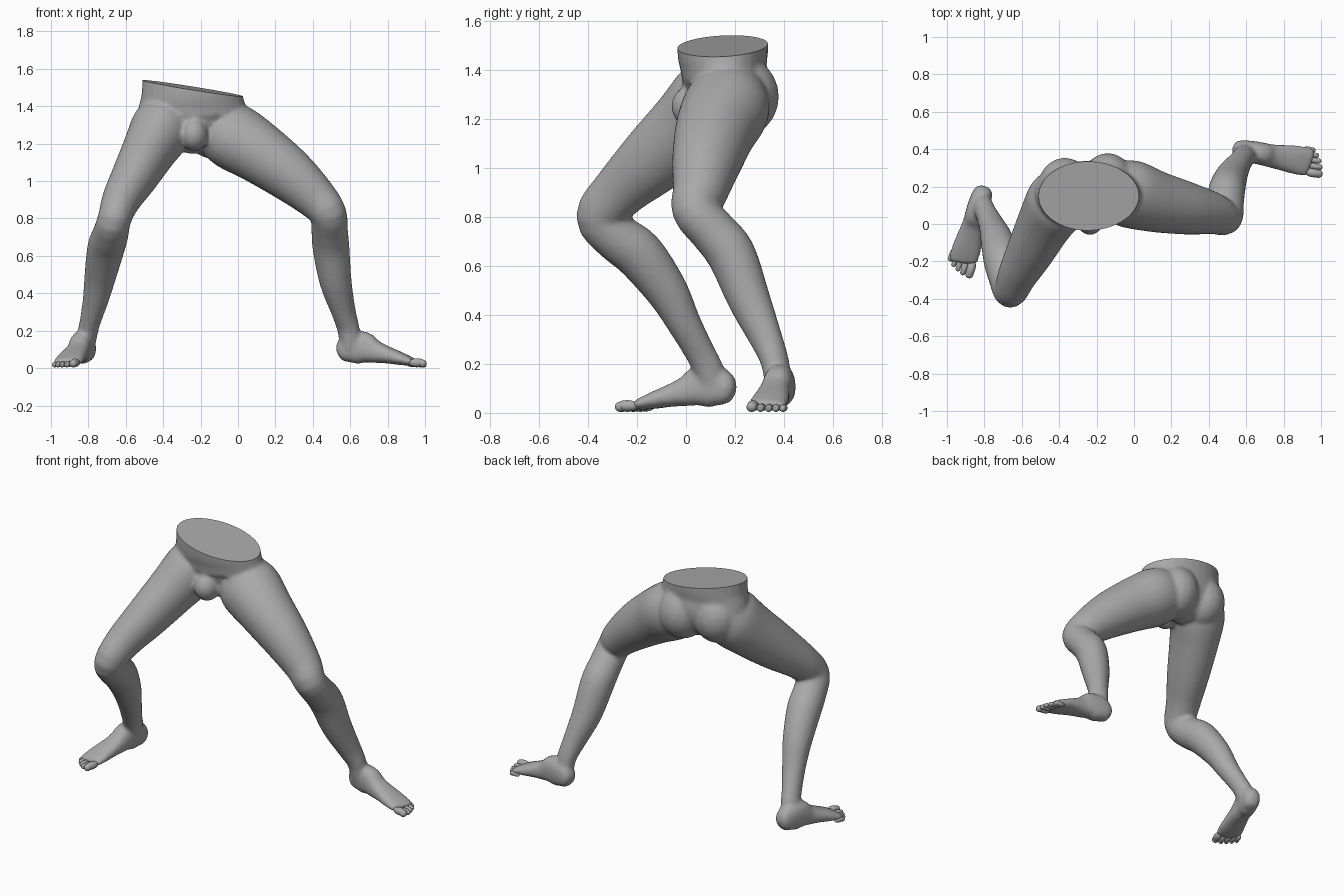
import bpy, bmesh, math
from mathutils import Vector, Matrix

cube = bpy.data.objects.get("Cube")
if cube:
    bpy.data.objects.remove(cube, do_unlink=True)

skin = bpy.data.materials.new("matte grey")
skin.use_nodes = True
GREY = (0.40, 0.40, 0.40, 1)
skin.diffuse_color = GREY
skin.node_tree.nodes["Principled BSDF"].inputs["Base Color"].default_value = GREY
UP = Vector((0, 0, 1))


def catmull(p, n=4):
    """Smoothly resample stations of (x, y, z, side radius, front radius)."""
    p = [Vector(q) for q in p]
    out = []
    for i in range(len(p) - 1):
        a, b, c, d = p[max(i - 1, 0)], p[i], p[i + 1], p[min(i + 2, len(p) - 1)]
        for k in range(n):
            t = k / n
            out.append(b + 0.5 * t * ((c - a) + t * ((2 * a - 5 * b + 4 * c - d) + t * (3 * b - a - 3 * c + d))))
    return out + [p[-1]]


def tube(bm, stations, front, power=1.0, seg=28):
    """Loft closed oval rings along a path."""
    st = catmull(stations)
    pos = [Vector(s[:3]) for s in st]
    rings = []
    for i, s in enumerate(st):
        t = (pos[min(i + 1, len(pos) - 1)] - pos[max(i - 1, 0)]).normalized()
        f = Vector(front)
        f = (f - t * f.dot(t)).normalized()
        side = t.cross(f)
        ring = []
        for k in range(seg):
            c, sn = math.cos(2 * math.pi * k / seg), math.sin(2 * math.pi * k / seg)
            c, sn = math.copysign(abs(c) ** power, c), math.copysign(abs(sn) ** power, sn)
            ring.append(bm.verts.new(pos[i] + side * (c * s[3]) + f * (sn * s[4])))
        rings.append(ring)
    for r, q in zip(rings, rings[1:]):
        for k in range(seg):
            m = (k + 1) % seg
            bm.faces.new((r[k], r[m], q[m], q[k]))
    bm.faces.new(rings[0][::-1])
    bm.faces.new(rings[-1])


def ball(bm, center, radii, rot=Matrix.Identity(4)):
    m = Matrix.Translation(center) @ rot @ Matrix.Diagonal((*radii, 1))
    bmesh.ops.create_uvsphere(bm, u_segments=20, v_segments=12, radius=1, matrix=m)


def make_object(name, bm):
    bmesh.ops.recalc_face_normals(bm, faces=bm.faces)
    me = bpy.data.meshes.new(name)
    bm.to_mesh(me)
    bm.free()
    me.materials.append(skin)
    ob = bpy.data.objects.new(name, me)
    bpy.context.collection.objects.link(ob)
    return ob


def shade(ob, angle):
    bpy.ops.object.select_all(action='DESELECT')
    ob.select_set(True)
    bpy.context.view_layer.objects.active = ob
    bpy.ops.object.shade_smooth_by_angle(angle=math.radians(angle))


def foot(bm, heel, tip, inner, name):
    """Foot loft from heel to ball, with five separate toes."""
    heel, d = Vector(heel), (Vector(tip) - Vector(heel)).normalized()
    lat = UP.cross(d) * inner
    # distance, inward shift, half width, sole height, top height
    prof = [(0, 0, .025, .05, .10), (.02, 0, .048, .028, .14), (.07, 0, .058, .022, .19),
            (.14, 0, .060, .024, .195), (.20, .004, .062, .026, .15), (.27, .004, .070, .024, .115),
            (.34, .004, .078, .016, .085), (.40, .004, .078, .012, .056), (.42, .006, .066, .016, .045)]
    st = [(*(heel + d * s + lat * h + UP * (lo + hi) / 2), w, (hi - lo) / 2) for s, h, w, lo, hi in prof]
    tube(bm, st, UP, 0.85)
    tb = bmesh.new()
    rot = Matrix((d, UP.cross(d), UP)).transposed().to_4x4()
    for s, h, length, w in [(.437, .058, .048, .023), (.44, .022, .044, .016), (.43, -.009, .042, .015),
                            (.415, -.037, .040, .015), (.395, -.062, .036, .015)]:
        ball(tb, heel + d * s + lat * h + UP * (w + .006), (length, w, w), rot)
        # rounded toe pad
        ball(tb, heel + d * (s + length * .62) + lat * h + UP * (w * .9 + .004), (w * .95, w * .95, w * .9), rot)
    shade(make_object(name, tb), 40)


bm = bmesh.new()
# pelvis
tube(bm, [(-.24, .09, 1.18, .05, .06), (-.24, .13, 1.24, .18, .14), (-.245, .16, 1.33, .28, .175),
          (-.245, .155, 1.40, .285, .175), (-.245, .15, 1.47, .270, .185), (-.245, .15, 1.62, .265, .185)],
     (0, -1, 0))
# buttocks and front mound
ball(bm, (-.14, .215, 1.29), (.145, .165, .17))
ball(bm, (-.37, .195, 1.31), (.145, .16, .165))
ball(bm, (-.235, .03, 1.25), (.075, .09, .09))
# left leg
tube(bm, [(-.11, .18, 1.29, .16, .16), (-.02, .16, 1.235, .185, .175), (.115, .12, 1.15, .165, .165),
          (.28, .085, 1.03, .140, .145), (.42, .058, .905, .112, .115), (.482, .04, .825, .095, .100),
          (.490, .115, .735, .096, .098), (.497, .185, .645, .100, .098), (.522, .257, .463, .088, .085),
          (.565, .328, .30, .068, .064), (.590, .362, .21, .056, .062), (.602, .378, .11, .052, .058)],
     (.64, -.6, .3))
# right leg
tube(bm, [(-.38, .16, 1.34, .15, .16), (-.415, .11, 1.27, .165, .18), (-.475, .01, 1.165, .145, .165),
          (-.550, -.135, 1.03, .125, .143), (-.622, -.27, .905, .104, .112), (-.660, -.35, .80, .090, .100),
          (-.682, -.28, .715, .096, .100), (-.705, -.19, .645, .100, .103), (-.735, -.08, .50, .086, .087),
          (-.760, -.01, .37, .070, .070), (-.790, .055, .25, .056, .062), (-.806, .09, .18, .054, .062),
          (-.815, .11, .11, .050, .056)],
     (-.11, -.99, .1))
# feet
foot(bm, (.535, .400, 0), (1.0, .325, 0), -1, "left_toes")
foot(bm, (-.80, .195, 0), (-.935, -.25, 0), 1, "right_toes")

# fuse the parts into one continuous skin
rough = make_object("rough_parts", bm)
rm = rough.modifiers.new("fuse", 'REMESH')
rm.mode = 'VOXEL'
rm.voxel_size = 0.011
sm = rough.modifiers.new("soften", 'SMOOTH')
sm.factor = 0.5
sm.iterations = 8
bpy.context.view_layer.update()
fused = bpy.data.meshes.new_from_object(rough.evaluated_get(bpy.context.evaluated_depsgraph_get()))
bpy.data.objects.remove(rough, do_unlink=True)

# slanted flat cut across the waist
bm = bmesh.new()
bm.from_mesh(fused)
cut = bmesh.ops.bisect_plane(bm, geom=bm.verts[:] + bm.edges[:] + bm.faces[:], plane_co=(0, .1, 1.455),
                             plane_no=(.16, -.05, 1), clear_outer=True)
bmesh.ops.holes_fill(bm, edges=[e for e in cut["geom_cut"] if isinstance(e, bmesh.types.BMEdge)], sides=0)
shade(make_object("pelvis_and_legs", bm), 40)
